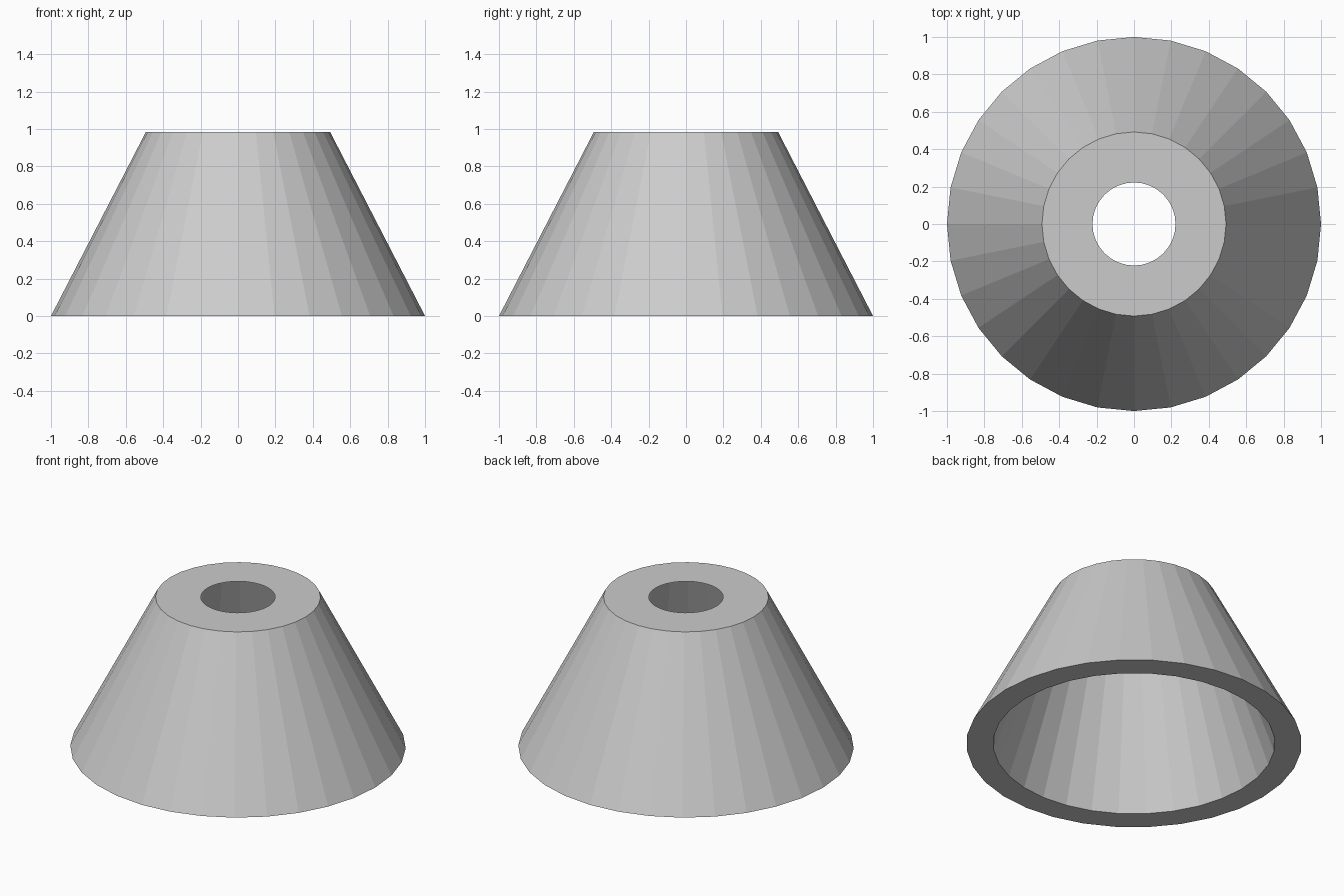
import bpy
import bmesh
from math import cos, sin, tau

if "Cube" in bpy.data.objects:
    bpy.data.objects.remove(bpy.data.objects["Cube"])

SIDES = 32
# Thin-topped profile (radius, height): top sheet with hole, outer slope,
# flat base ring, then a steeper inner slope meeting the top edge again
PROFILE = [(0.222, 0.985), (0.492, 0.985), (1.0, 0.0), (0.84, 0.0), (0.492, 0.985)]

# Hollow tapered shell, lathed around z; normals face away from the wall
bm = bmesh.new()
rings = [[bm.verts.new((r * cos(tau * i / SIDES), r * sin(tau * i / SIDES), z))
          for i in range(SIDES)] for r, z in PROFILE]
for ring, nxt in zip(rings, rings[1:]):
    for i in range(SIDES):
        j = (i + 1) % SIDES
        bm.faces.new((ring[j], ring[i], nxt[i], nxt[j]))
bmesh.ops.remove_doubles(bm, verts=bm.verts, dist=0.0001)

mesh = bpy.data.meshes.new("hollow_cone")
bm.to_mesh(mesh)
bm.free()
bpy.context.collection.objects.link(bpy.data.objects.new("hollow_cone", mesh))
